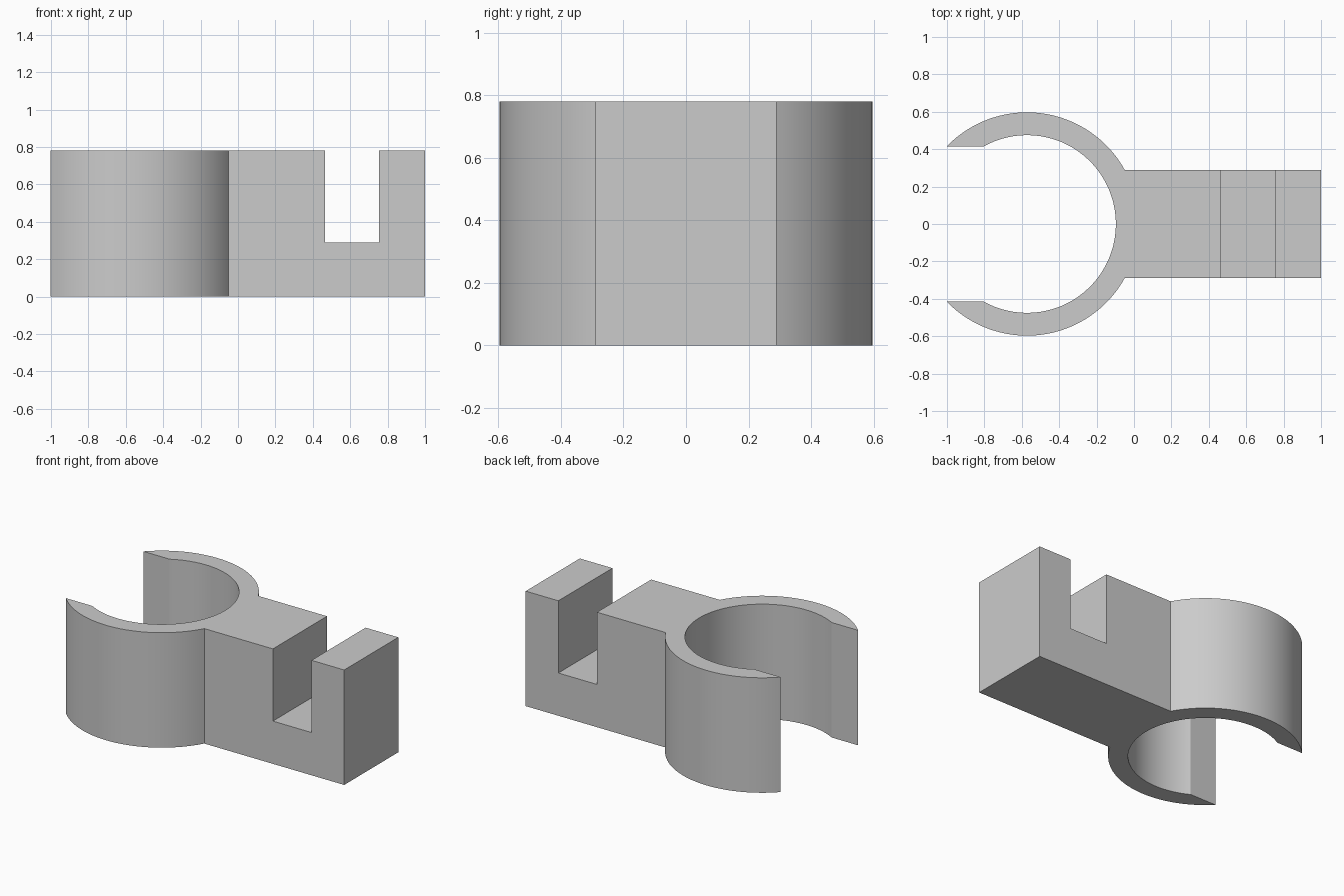
import bpy
import bmesh
from math import asin, pi, cos, sin, radians

cube = bpy.data.objects.get("Cube")
if cube:
    bpy.data.objects.remove(cube, do_unlink=True)

HEIGHT = 0.78
CENTRE_X = -0.572
OUTER, INNER = 0.597, 0.475
JAW_Y = 0.415          # flat ends of the clamp jaws
ARM_Y = 0.29           # half width of the arm
SLOT = (0.465, 0.755)  # slot extent along the arm
SLOT_FLOOR = 0.29

grey = bpy.data.materials.new("light grey")
grey.use_nodes = True
colour = (0.6, 0.6, 0.6, 1)
grey.diffuse_color = colour
grey.node_tree.nodes["Principled BSDF"].inputs["Base Color"].default_value = colour


def arc(radius, start, end, steps):
    angles = [start + (end - start) * i / steps for i in range(steps + 1)]
    return [(CENTRE_X + radius * cos(a), radius * sin(a)) for a in angles]


def extrude_plan(name, outline, bottom, top):
    """Solid made from a counter-clockwise plan outline."""
    bm = bmesh.new()
    face = bm.faces.new([bm.verts.new((x, y, bottom)) for x, y in outline])
    result = bmesh.ops.extrude_face_region(bm, geom=[face])
    for v in result["geom"]:
        if isinstance(v, bmesh.types.BMVert):
            v.co.z = top
    bmesh.ops.recalc_face_normals(bm, faces=bm.faces)
    mesh = bpy.data.meshes.new(name)
    bm.to_mesh(mesh)
    bm.free()
    mesh.materials.append(grey)
    obj = bpy.data.objects.new(name, mesh)
    bpy.context.collection.objects.link(obj)
    return obj


# Open ring and arm as one outline
arm_angle = asin(ARM_Y / OUTER)
outer_tip = pi - asin(JAW_Y / OUTER)
inner_tip = pi - asin(JAW_Y / INNER)
outline = [(1, -ARM_Y), (1, ARM_Y)]
outline += arc(OUTER, arm_angle, outer_tip, 48)
outline += arc(INNER, inner_tip, -inner_tip, 96)
outline += arc(OUTER, -outer_tip, -arm_angle, 48)
clamp = extrude_plan("clamp_body", outline, 0, HEIGHT)

# Slot across the arm
a, b = SLOT
cutter = extrude_plan("slot_cutter", [(a, -1), (b, -1), (b, 1), (a, 1)], SLOT_FLOOR, 1)
cutter.hide_render = True
cut = clamp.modifiers.new("slot", "BOOLEAN")
cut.operation = "DIFFERENCE"
cut.solver = "EXACT"
cut.object = cutter

bpy.ops.object.select_all(action="DESELECT")
clamp.select_set(True)
bpy.context.view_layer.objects.active = clamp
bpy.ops.object.modifier_apply(modifier=cut.name)
bpy.data.objects.remove(cutter, do_unlink=True)
bpy.ops.object.shade_smooth_by_angle(angle=radians(20))
